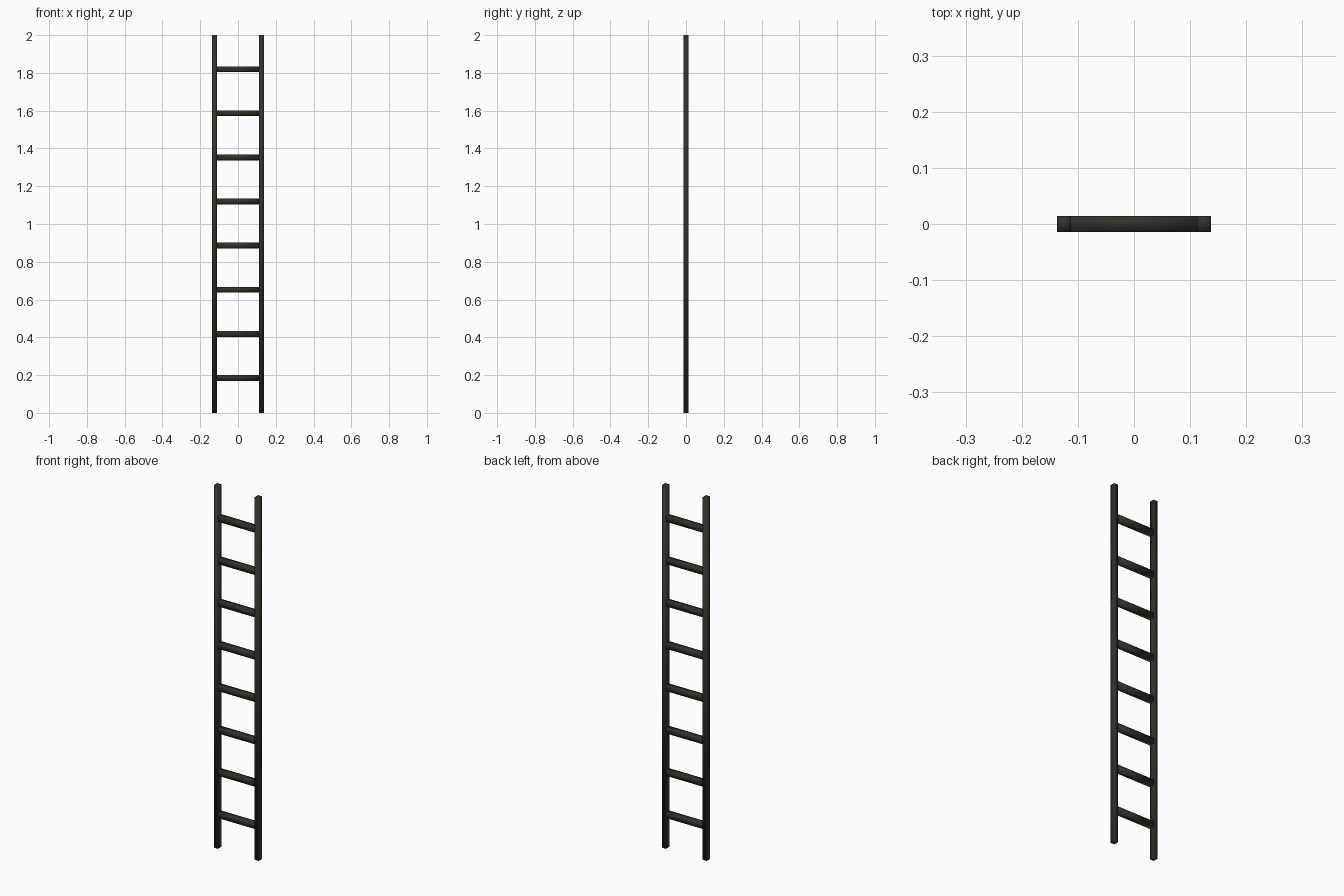
import bpy, bmesh

if "Cube" in bpy.data.objects:
    bpy.data.objects.remove(bpy.data.objects["Cube"])

mat = bpy.data.materials.new("dark_olive_wood")
mat.diffuse_color = (0.031, 0.031, 0.023, 1)
mat.use_nodes = True
mat.node_tree.nodes["Principled BSDF"].inputs["Base Color"].default_value = mat.diffuse_color


def box(name, centre, size):
    """Soft-shaded box with the ladder colour."""
    bm = bmesh.new()
    bmesh.ops.create_cube(bm, size=1)
    bmesh.ops.scale(bm, vec=size, verts=bm.verts)
    for f in bm.faces:
        f.smooth = True
    mesh = bpy.data.meshes.new(name)
    bm.to_mesh(mesh)
    bm.free()
    mesh.materials.append(mat)
    obj = bpy.data.objects.new(name, mesh)
    obj.location = centre
    bpy.context.collection.objects.link(obj)
    return obj


# Two upright rails
for side, sx in (("left", -1), ("right", 1)):
    box(f"{side}_rail", (sx * 0.1245, 0, 1), (0.025, 0.0285, 2))

# Eight evenly spaced rungs between the rails
for i in range(8):
    box(f"rung_{i + 1}", (0, 0, 0.185 + i * 0.2335), (0.226, 0.028, 0.031))
